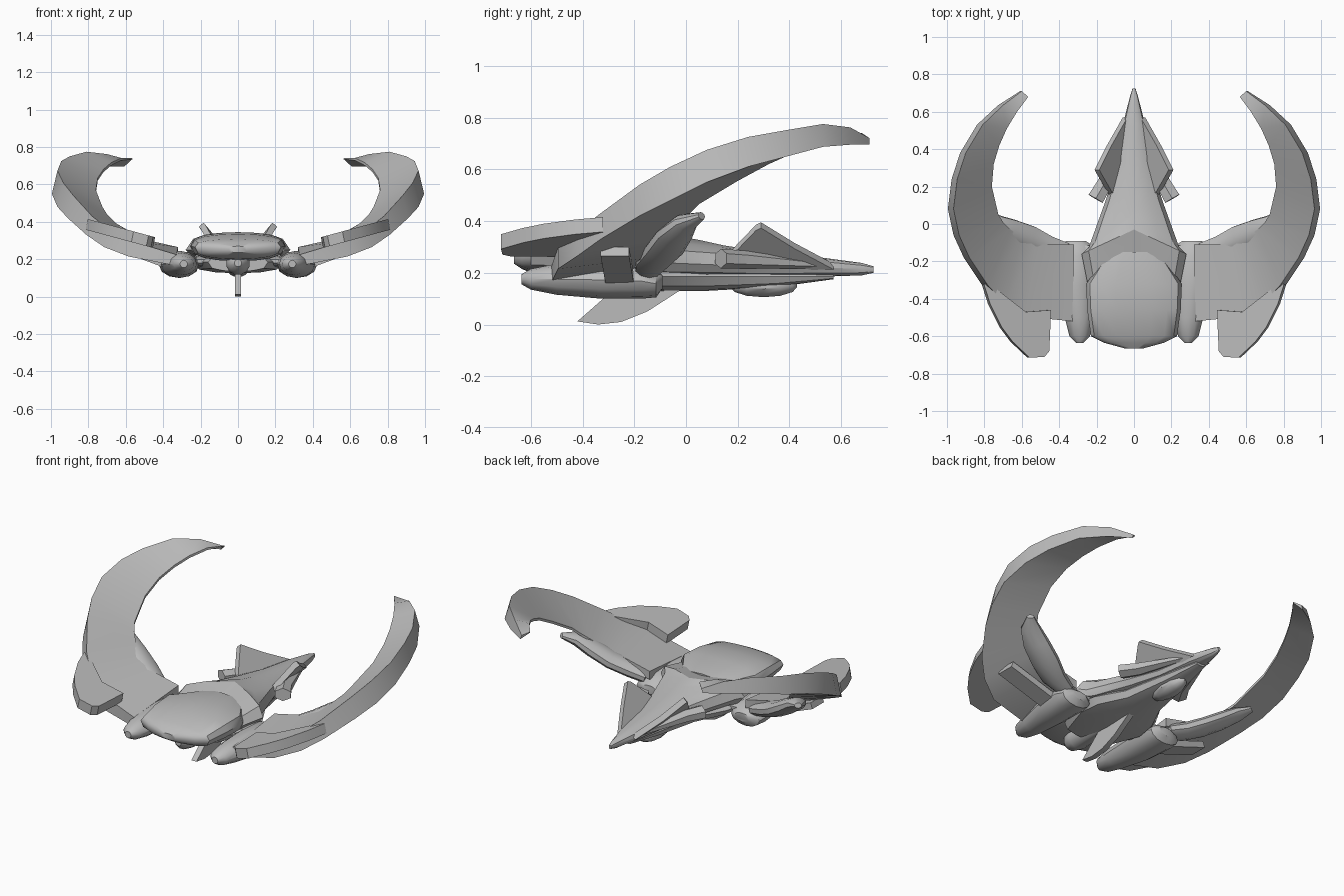
import bpy, bmesh, math
from mathutils import Vector

GREY = bpy.data.materials.new("hull_grey")
GREY.diffuse_color = (0.5, 0.5, 0.5, 1)


def finish(name, bm, mirror=False, angle=35):
    bmesh.ops.remove_doubles(bm, verts=bm.verts, dist=0.0005)
    bmesh.ops.recalc_face_normals(bm, faces=bm.faces)
    me = bpy.data.meshes.new(name)
    bm.to_mesh(me)
    bm.free()
    me.materials.append(GREY)
    ob = bpy.data.objects.new(name, me)
    bpy.context.collection.objects.link(ob)
    if mirror:
        ob.modifiers.new("mirror", 'MIRROR')
    bpy.ops.object.select_all(action='DESELECT')
    ob.select_set(True)
    bpy.context.view_layer.objects.active = ob
    bpy.ops.object.shade_smooth_by_angle(angle=math.radians(angle))
    return ob


def loft(name, rings, mirror=False, angle=35):
    """Skin a list of equal-length closed rings and cap both ends."""
    bm = bmesh.new()
    vs = [[bm.verts.new(p) for p in r] for r in rings]
    n = len(vs[0])
    for a, b in zip(vs, vs[1:]):
        for i in range(n):
            j = (i + 1) % n
            bm.faces.new((a[i], a[j], b[j], b[i]))
    bm.faces.new(vs[0])
    bm.faces.new(vs[-1])
    return finish(name, bm, mirror, angle)


def hull_ring(y, w, top, rim, bot, dy=0, n=6, cx=0, power=1.0):
    """Cross-section across x: domed top, rim height, domed bottom, edges swept by dy."""
    pts = []
    for i in range(2 * n):
        a = math.pi * i / n
        c, s = math.cos(a), math.sin(a)
        h = (top - rim) if s >= 0 else (rim - bot)
        pts.append((cx + w * c, y + dy * abs(c), rim + h * math.copysign(abs(s) ** power, s)))
    return pts


def tube(name, path, mirror=True, sides=10):
    """Flattened tube: path items are (point, half_width, half_height)."""
    rings = []
    P = [Vector(p[0]) for p in path]
    for i, (p, w, h) in enumerate(path):
        d = (P[min(i + 1, len(P) - 1)] - P[max(i - 1, 0)]).normalized()
        u = d.cross(Vector((0, 0, 1))).normalized()
        v = u.cross(d)
        rings.append([P[i] + u * w * math.cos(t) + v * h * math.sin(t)
                      for t in (2 * math.pi * k / sides + math.pi / sides for k in range(sides))])
    return loft(name, rings, mirror)


def plate(name, outline, offset, mirror=True):
    """Extrude a planar outline along an offset vector."""
    o = Vector(offset)
    return loft(name, [[Vector(p) for p in outline], [Vector(p) + o for p in outline]], mirror, 25)


def horn_ring(inner, outer, depth):
    """Wing section: thin inner edge, thick outer edge that leans outward."""
    i, o = Vector(inner), Vector(outer)
    thin = min(0.015, depth * 0.2) if i.x > 0.56 else 0.05
    lean = 0.03 * max(0, min(1, (o.x - 0.55) * 6))
    return [i - Vector((0, 0, thin)), i, o, o + Vector((lean, 0, -depth))]


# Main hull: pointed tail widening to the shoulders, sloping down to the head
loft("upper_hull", [hull_ring(*s, power=0.75) for s in (
    (0.725, 0.008, 0.225, 0.215, 0.20, 0), (0.68, 0.022, 0.238, 0.215, 0.19, 0),
    (0.53, 0.06, 0.258, 0.22, 0.185, 0), (0.32, 0.095, 0.28, 0.22, 0.18, 0),
    (0.15, 0.15, 0.305, 0.23, 0.18, -0.02), (0.06, 0.24, 0.325, 0.24, 0.18, -0.18),
    (-0.03, 0.28, 0.342, 0.25, 0.18, -0.13), (-0.17, 0.25, 0.305, 0.25, 0.18, -0.14))], angle=30)

# Rounded head with a faceted front rim
loft("head", [hull_ring(*s, 0, 8, 0, 0.65) for s in (
    (-0.665, 0.05, 0.27, 0.255, 0.235), (-0.635, 0.16, 0.29, 0.26, 0.215),
    (-0.60, 0.23, 0.308, 0.265, 0.20), (-0.46, 0.25, 0.335, 0.27, 0.19),
    (-0.32, 0.256, 0.345, 0.27, 0.19), (-0.15, 0.14, 0.32, 0.27, 0.20))], angle=40)

# Belly: flat lower hull, round chin pod and a small blister
loft("belly", [hull_ring(y, w, 0.22, 0.185, b, 0, 6, 0, 0.6) for y, w, b in (
    (-0.40, 0.16, 0.135), (-0.20, 0.24, 0.125), (-0.08, 0.22, 0.13),
    (0.08, 0.13, 0.13), (0.35, 0.075, 0.145), (0.57, 0.03, 0.175))])
tube("chin_pod", [((0, y, 0.18), r, r) for y, r in
                  ((-0.57, 0.02), (-0.54, 0.05), (-0.48, 0.065), (0, 0.04))], False, 12)
tube("belly_blister", [((0, 0.3 - 0.13 * math.cos(t), 0.15), 0.055 * math.sin(t) + 0.004, 0.042 * math.sin(t) + 0.004)
                       for t in (math.pi * k / 6 for k in range(7))], False, 12)

# Ventral fin
plate("ventral_fin", [(-0.017, y, z) for y, z in (
    (-0.42, 0.012), (-0.34, 0), (-0.25, 0.01), (-0.15, 0.05), (-0.01, 0.14),
    (-0.03, 0.17), (-0.24, 0.17))], (0.034, 0, 0), False)

# Great curved wings, root to tip: inner edge, outer edge, outer thickness
loft("horn_wing", [horn_ring(*s) for s in (
    ((0.32, -0.11, 0.265), (0.33, -0.52, 0.225), 0.06),
    ((0.52, -0.11, 0.31), (0.58, -0.495, 0.30), 0.085),
    ((0.60, -0.07, 0.35), (0.69, -0.42, 0.36), 0.095),
    ((0.66, -0.03, 0.40), (0.78, -0.33, 0.43), 0.10),
    ((0.70, 0.01, 0.44), (0.88, -0.18, 0.54), 0.12),
    ((0.725, 0.05, 0.48), (0.935, -0.06, 0.61), 0.13),
    ((0.76, 0.20, 0.57), (0.965, 0.08, 0.675), 0.125),
    ((0.75, 0.32, 0.635), (0.945, 0.24, 0.725), 0.115),
    ((0.72, 0.42, 0.68), (0.90, 0.38, 0.75), 0.103),
    ((0.68, 0.51, 0.715), (0.81, 0.53, 0.775), 0.088),
    ((0.625, 0.60, 0.742), (0.70, 0.635, 0.762), 0.067),
    ((0.565, 0.68, 0.74), (0.60, 0.71, 0.72), 0.025))], True, 30)

# Swept blades in front of the wings, rising outward
plate("front_blade", [(x, y, 0.265 + (x - 0.47) * 0.27) for x, y in (
    (0.455, -0.46), (0.465, -0.68), (0.49, -0.71), (0.57, -0.715), (0.66, -0.63), (0.72, -0.55),
    (0.78, -0.43), (0.815, -0.32), (0.77, -0.33), (0.59, -0.47))], (-0.012, 0, 0.057))

# Engine pods beside the hull
loft("engine_pod", [hull_ring(y, w, t, (t + b) / 2, b, 0, 6, cx) for y, cx, w, t, b in (
    (-0.635, 0.29, 0.02, 0.195, 0.155), (-0.60, 0.29, 0.055, 0.215, 0.135),
    (-0.50, 0.295, 0.075, 0.235, 0.115), (-0.33, 0.31, 0.10, 0.245, 0.10),
    (-0.17, 0.315, 0.107, 0.235, 0.10), (-0.115, 0.315, 0.095, 0.21, 0.105),
    (-0.09, 0.31, 0.05, 0.19, 0.14))], True)
# Shoulder struts joining pods to hull
tube("pod_strut", [((0.12, -0.22, 0.19), 0.11, 0.03), ((0.34, -0.22, 0.19), 0.11, 0.035)])

# Fairing under the trailing edge of each wing
tube("wing_fairing", [((0.36, -0.15, 0.21), 0.05, 0.04), ((0.46, -0.13, 0.24), 0.07, 0.045),
                      ((0.56, -0.085, 0.285), 0.08, 0.045), ((0.66, -0.045, 0.345), 0.075, 0.045),
                      ((0.74, 0.0, 0.395), 0.055, 0.035), ((0.79, 0.06, 0.42), 0.02, 0.015)])

# Flat slab arm under each wing
plate("under_wing_arm", [(0.38, -0.31, 0.15), (0.69, -0.33, 0.265), (0.69, -0.22, 0.265),
                         (0.38, -0.20, 0.15)], (-0.012, 0, 0.035))

# Tail fins leaning outward and the side boosters below them
plate("tail_fin", [(0.10, 0.14, 0.25), (0.175, 0.27, 0.385), (0.185, 0.29, 0.395), (0.12, 0.42, 0.315),
                   (0.035, 0.57, 0.235), (0.045, 0.35, 0.23)], (0.025, 0.0, -0.022))
tube("side_booster", [((0.205, 0.135, 0.255), 0.05, 0.038), ((0.15, 0.23, 0.25), 0.045, 0.035),
                      ((0.055, 0.52, 0.23), 0.015, 0.012)], True, 6)
